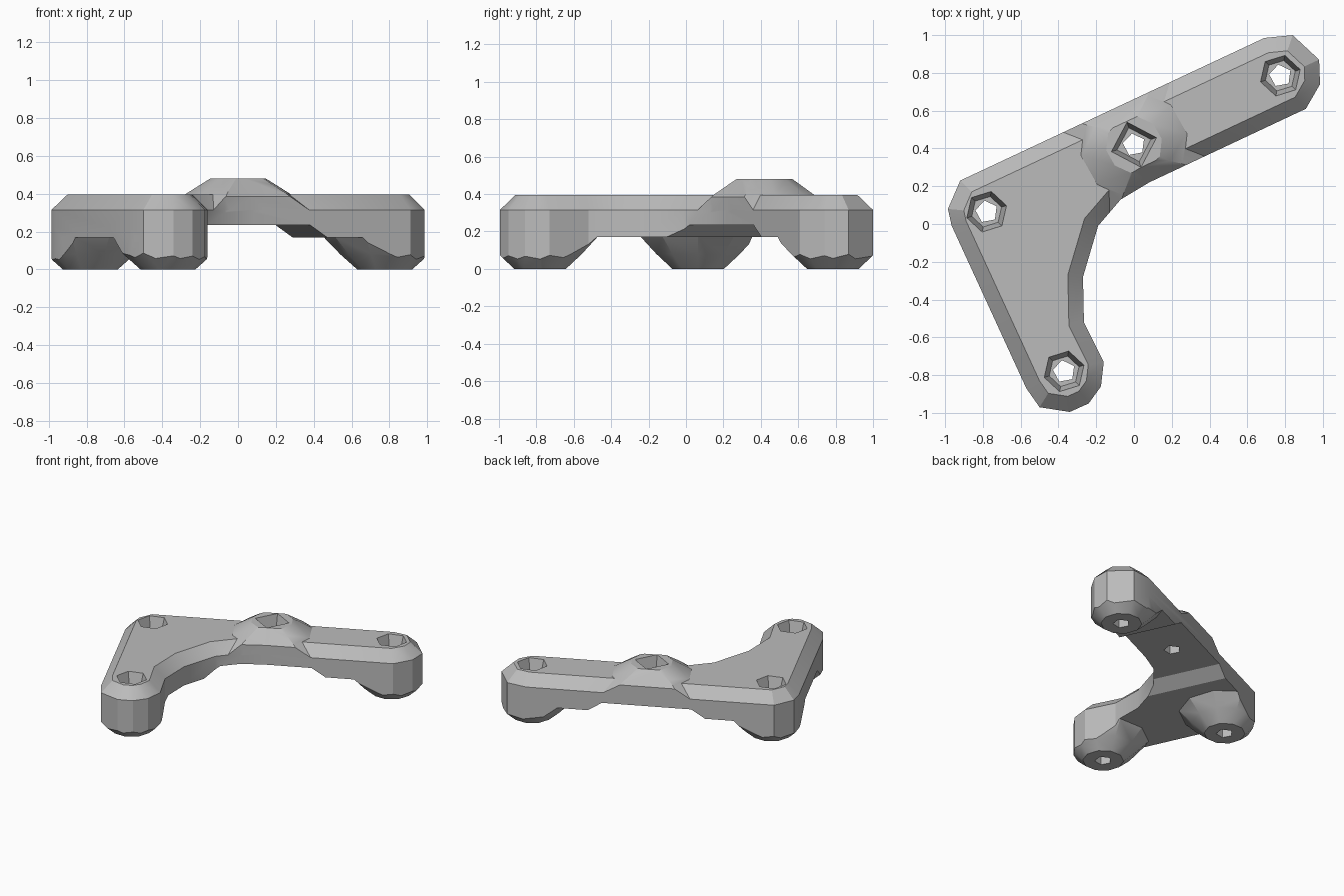
import bpy, bmesh, math
from mathutils import Vector

if "Cube" in bpy.data.objects:
    bpy.data.objects.remove(bpy.data.objects["Cube"])

grey = bpy.data.materials.new("plain grey")
grey.use_nodes = True
grey.diffuse_color = (0.5, 0.5, 0.5, 1)
grey.node_tree.nodes["Principled BSDF"].inputs["Base Color"].default_value = (0.5, 0.5, 0.5, 1)

# Plan outline of the angled bracket, clockwise from the left corner
OUTLINE = [(-0.985, 0.08), (-0.92, 0.23), (0.69, 0.985), (0.84, 1.0), (0.98, 0.87),
           (0.985, 0.74), (0.91, 0.61), (0.08, 0.22), (-0.07, 0.13), (-0.19, -0.01),
           (-0.27, -0.28), (-0.265, -0.52), (-0.16, -0.73), (-0.175, -0.86),
           (-0.24, -0.95), (-0.34, -0.995), (-0.5, -0.97), (-0.57, -0.87), (-0.965, -0.01)]
FEET = {"right": (-0.78, 0.065), "left": (0.775, 0.785), "front": (-0.37, -0.78)}
BOSS = (0.0, 0.42)
ARM_ANGLE = math.radians(25)


def inset(points, d):
    """Mitred inward offset of a clockwise outline."""
    result = []
    for i, p in enumerate(points):
        p, a, b = Vector(p), Vector(points[i - 1]), Vector(points[(i + 1) % len(points)])
        u, v = (p - a).normalized(), (b - p).normalized()
        n, m = Vector((u.y, -u.x)), Vector((v.y, -v.x))
        result.append(p + (n + m) * d / (1 + n.dot(m)))
    return result


def loft(name, sections):
    """Closed solid through (outline, height) sections."""
    bm = bmesh.new()
    rings = [[bm.verts.new((x, y, z)) for x, y in pts] for pts, z in sections]
    for low, high in zip(rings, rings[1:]):
        for i in range(len(low)):
            bm.faces.new((low[i - 1], low[i], high[i], high[i - 1]))
    bm.faces.new(rings[0])
    bm.faces.new(rings[-1])
    bmesh.ops.recalc_face_normals(bm, faces=bm.faces)
    mesh = bpy.data.meshes.new(name)
    bm.to_mesh(mesh)
    bm.free()
    obj = bpy.data.objects.new(name, mesh)
    bpy.context.collection.objects.link(obj)
    mesh.materials.append(grey)
    return obj


def ring(centre, radius, sides, turn=0.0):
    return [(centre[0] + radius * math.cos(turn + math.tau * i / sides),
             centre[1] + radius * math.sin(turn + math.tau * i / sides)) for i in range(sides)]


def combine(target, tool, operation):
    """Apply a boolean and discard the tool."""
    mod = target.modifiers.new(operation, "BOOLEAN")
    mod.operation, mod.object, mod.solver = operation, tool, "EXACT"
    bpy.context.view_layer.objects.active = target
    bpy.ops.object.modifier_apply(modifier=mod.name)
    bpy.data.objects.remove(tool)


# Main plate with chamfered top edge
top = inset(OUTLINE, 0.08)
bracket = loft("bracket", [(OUTLINE, 0.17), (OUTLINE, 0.315), (top, 0.395)])

# Shallow channel across the underside of the long arm
along = Vector((math.cos(ARM_ANGLE), math.sin(ARM_ANGLE)))
across = Vector((-along.y, along.x))


def channel(half):
    return [Vector(BOSS) + along * half * s + across * 0.45 * t
            for s, t in ((-1, -1), (-1, 1), (1, 1), (1, -1))]


combine(bracket, loft("channel", [(channel(0.45), 0.15), (channel(0.32), 0.235)]), "DIFFERENCE")

# Raised boss, trimmed to the chamfered sides of the arm
boss = loft("boss", [(ring(BOSS, 0.42, 10, 0.2), 0.3), (ring(BOSS, 0.28, 10, 0.2), 0.4),
                     (ring(BOSS, 0.15, 10, 0.2), 0.48)])
trim = loft("trim", [(OUTLINE, 0.25), (OUTLINE, 0.385), (inset(OUTLINE, 0.1), 0.49)])
combine(boss, trim, "INTERSECT")
combine(bracket, boss, "UNION")

# Tapered feet, trimmed to the outline
for side, spot in FEET.items():
    foot = loft(side + "_foot", [(ring(spot, 0.145, 10), 0), (ring(spot, 0.235, 10), 0.08),
                                 (ring(spot, 0.37, 10), 0.22)])
    combine(foot, loft("trim", [(OUTLINE, -0.1), (OUTLINE, 0.3)]), "INTERSECT")
    combine(bracket, foot, "UNION")

# Countersunk screw holes through the feet and the boss
for spot, sides, rim, z in [(s, 6, 0.11, 0.395) for s in FEET.values()] + [(BOSS, 4, 0.125, 0.48)]:
    pocket = loft("pocket", [(ring(spot, rim * 0.75, sides, 0.3), z - 0.1),
                             (ring(spot, rim * 1.1, sides, 0.3), z + 0.04)])
    combine(bracket, pocket, "DIFFERENCE")
    combine(bracket, loft("bore", [(ring(spot, 0.06, 5, 0.5), -0.1), (ring(spot, 0.06, 5, 0.5), 0.6)]),
            "DIFFERENCE")

bpy.ops.object.select_all(action="DESELECT")
bracket.select_set(True)
bpy.context.view_layer.objects.active = bracket
bpy.ops.object.shade_smooth_by_angle(angle=math.radians(25))
